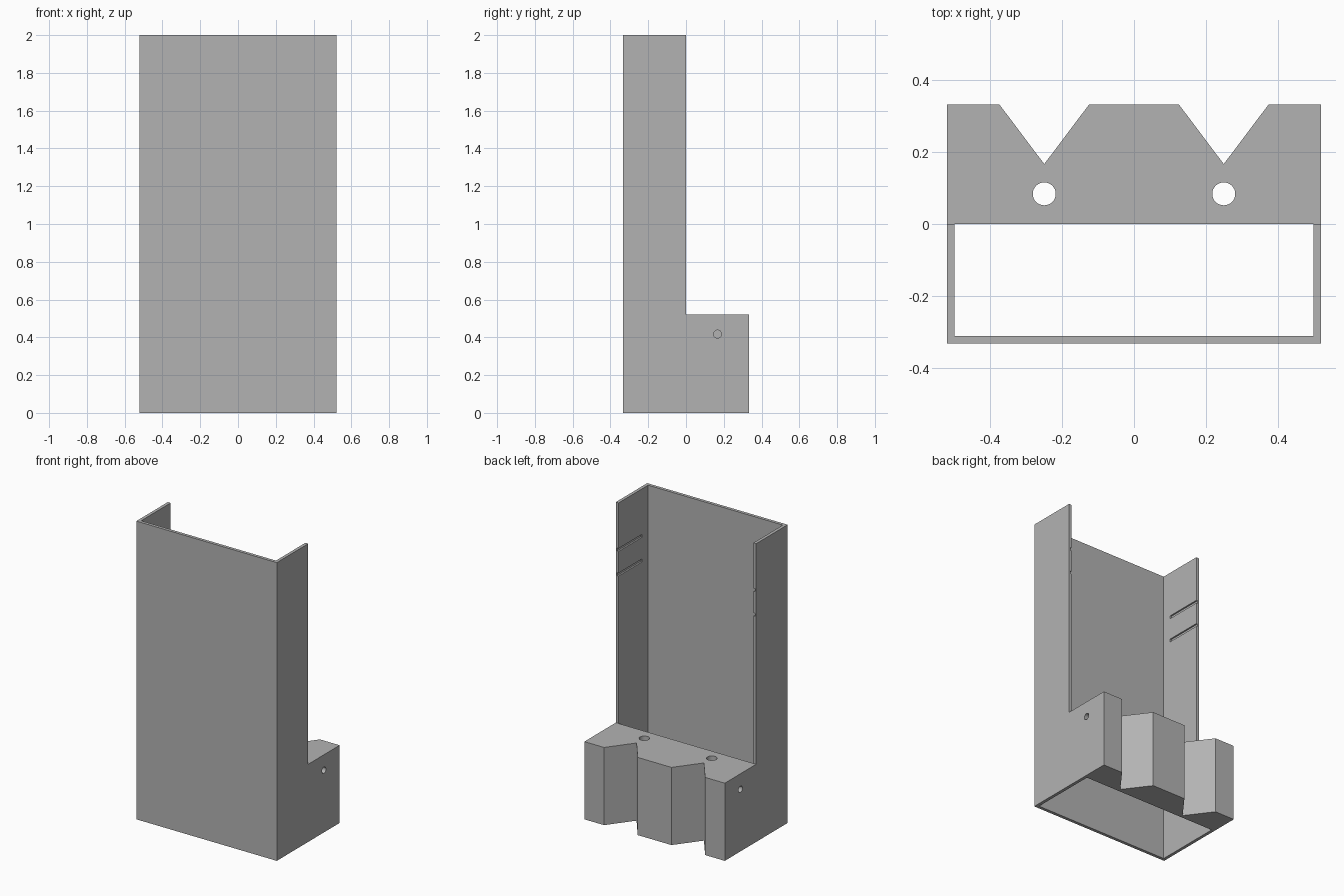
import bpy
import bmesh
from mathutils import Matrix, Vector

cube = bpy.data.objects.get("Cube")
if cube:
    bpy.data.objects.remove(cube, do_unlink=True)

W, D, H = 0.521, 0.333, 2.0      # half width, half depth, height
T = 0.021                        # wall thickness
BASE = 0.521                     # height of the rear block

grey = bpy.data.materials.new("plain grey")
grey.use_nodes = True
COLOUR = (0.45, 0.45, 0.45, 1)
grey.diffuse_color = COLOUR
grey.node_tree.nodes["Principled BSDF"].inputs["Base Color"].default_value = COLOUR


def finish(name, bm):
    bmesh.ops.recalc_face_normals(bm, faces=bm.faces)
    mesh = bpy.data.meshes.new(name)
    bm.to_mesh(mesh)
    bm.free()
    mesh.materials.append(grey)
    obj = bpy.data.objects.new(name, mesh)
    bpy.context.collection.objects.link(obj)
    return obj


def prism(name, points, extrude):
    """Closed prism from a flat outline and an extrusion vector."""
    bm = bmesh.new()
    face = bm.faces.new([bm.verts.new(p) for p in points])
    result = bmesh.ops.extrude_face_region(bm, geom=[face], use_keep_orig=True)
    verts = [g for g in result["geom"] if isinstance(g, bmesh.types.BMVert)]
    bmesh.ops.translate(bm, verts=verts, vec=Vector(extrude))
    return finish(name, bm)


def box(name, x0, x1, y0, y1, z0, z1):
    outline = [(x0, y0, z0), (x1, y0, z0), (x1, y1, z0), (x0, y1, z0)]
    return prism(name, outline, (0, 0, z1 - z0))


def rod(name, radius, length, centre, axis):
    bm = bmesh.new()
    turn = Matrix.Rotation(1.5707963, 4, "Y") if axis == "X" else Matrix()
    bmesh.ops.create_cone(bm, cap_ends=True, segments=32, radius1=radius,
                          radius2=radius, depth=length,
                          matrix=Matrix.Translation(centre) @ turn)
    return finish(name, bm)


def cut(body, cutter):
    cutter.hide_render = True
    mod = body.modifiers.new("cut", "BOOLEAN")
    mod.operation = "DIFFERENCE"
    mod.solver = "EXACT"
    mod.object = cutter
    bpy.context.view_layer.objects.active = body
    bpy.ops.object.modifier_apply(modifier=mod.name)
    bpy.data.objects.remove(cutter, do_unlink=True)


# Body outline, with two V notches along the back
half = [(W, D), (0.375, D), (0.25, 0.167), (0.125, D)]
back = half + [(-x, y) for x, y in reversed(half)]
outline = [(-W, -D), (W, -D)] + back
body = prism("holder_body", [(x, y, 0) for x, y in outline], (0, 0, H))

# Open back above the rear block
cut(body, box("back_cutter", -1, 1, 0, 1, BASE, 3))

# Through pocket, widening under the rear block's top
ceiling = BASE - 2 * T
pocket = [(-D + T, -1), (0.146, -1), (0.146, ceiling), (0, ceiling),
          (0, BASE + 0.03), (0.05, BASE + 0.08), (0.05, 3), (-D + T, 3)]
cut(body, prism("pocket_cutter", [(-W + T, y, z) for y, z in pocket],
                (2 * (W - T), 0, 0)))

for side in (-1, 1):
    # Vertical cable hole and blind side hole
    cut(body, rod("cable_hole", 0.032, 0.3, (side * 0.25, 0.084, BASE), "Z"))
    cut(body, rod("side_hole", 0.021, 0.2, (side * W, 0.167, 0.417), "X"))
    # Shallow grooves inside the side walls
    for z in (1.52, 1.685):
        xs = sorted((side * 0.45, side * (W - T / 2)))
        cut(body, box("groove", *xs, -0.25, 0.1, z - 0.01, z + 0.01))

# Soft shading inside the round holes only
bpy.ops.object.select_all(action="DESELECT")
body.select_set(True)
bpy.context.view_layer.objects.active = body
bpy.ops.object.shade_smooth_by_angle(angle=0.5)
